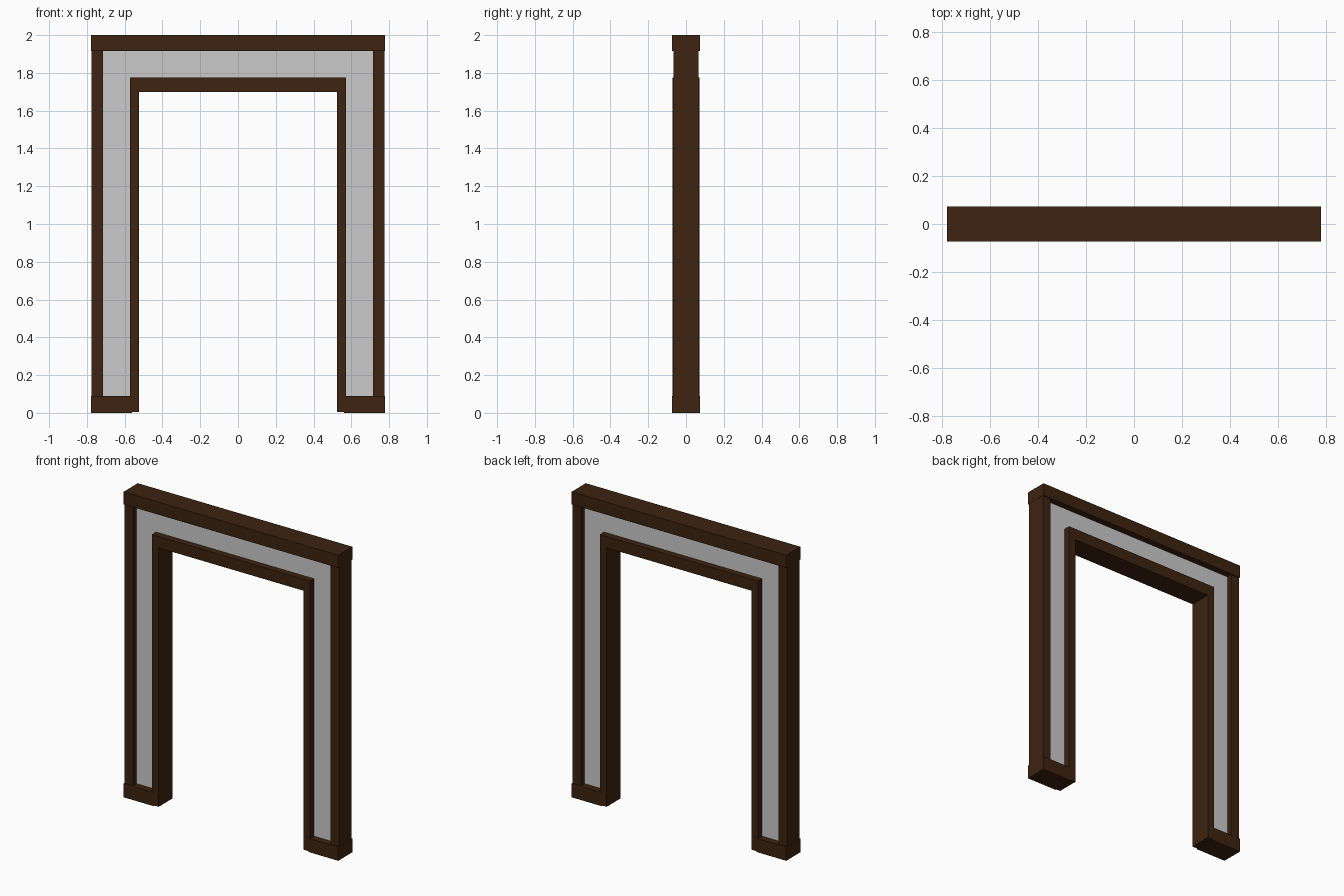
import bpy, bmesh

if "Cube" in bpy.data.objects:
    bpy.data.objects.remove(bpy.data.objects["Cube"])

wood = bpy.data.materials.new("dark_wood")
wood.diffuse_color = (0.047, 0.017, 0.0055, 1)
wood.use_nodes = True
wood.node_tree.nodes["Principled BSDF"].inputs["Base Color"].default_value = wood.diffuse_color


def add_object(name, bm, mat=None):
    bmesh.ops.recalc_face_normals(bm, faces=bm.faces)
    me = bpy.data.meshes.new(name)
    bm.to_mesh(me)
    bm.free()
    if mat:
        me.materials.append(mat)
    ob = bpy.data.objects.new(name, me)
    bpy.context.collection.objects.link(ob)
    return ob


def box(name, x0, x1, z0, z1, half_depth):
    bm = bmesh.new()
    bmesh.ops.create_cube(bm, size=1)
    for v in bm.verts:
        v.co.x = x0 if v.co.x < 0 else x1
        v.co.y *= 2 * half_depth
        v.co.z = z0 if v.co.z < 0 else z1
    return add_object(name, bm, wood)


# Outer and inner top beams
box("top_beam", -0.777, 0.777, 1.917, 2.0, 0.073)
box("inner_lintel", -0.524, 0.524, 1.70, 1.775, 0.072)

# Posts, jambs and feet on both sides
for side, s in (("left", -1), ("right", 1)):
    def pair(part, a, b, z0, z1, d):
        box(f"{side}_{part}", min(s * a, s * b), max(s * a, s * b), z0, z1, d)
    pair("outer_post", 0.714, 0.776, 0.085, 1.92, 0.065)
    pair("inner_jamb", 0.524, 0.573, 0.005, 1.775, 0.072)
    pair("foot", 0.56, 0.777, 0.0, 0.09, 0.073)

# Recessed grey infill panel, an upside-down U
bm = bmesh.new()
outline = [(-0.73, 0.07), (-0.73, 1.93), (0.73, 1.93), (0.73, 0.07),
           (0.55, 0.07), (0.55, 1.76), (-0.55, 1.76), (-0.55, 0.07)]
face = bm.faces.new([bm.verts.new((x, -0.03, z)) for x, z in outline])
ext = bmesh.ops.extrude_face_region(bm, geom=[face])
for v in ext["geom"]:
    if isinstance(v, bmesh.types.BMVert):
        v.co.y = 0.03
add_object("infill_panel", bm)
